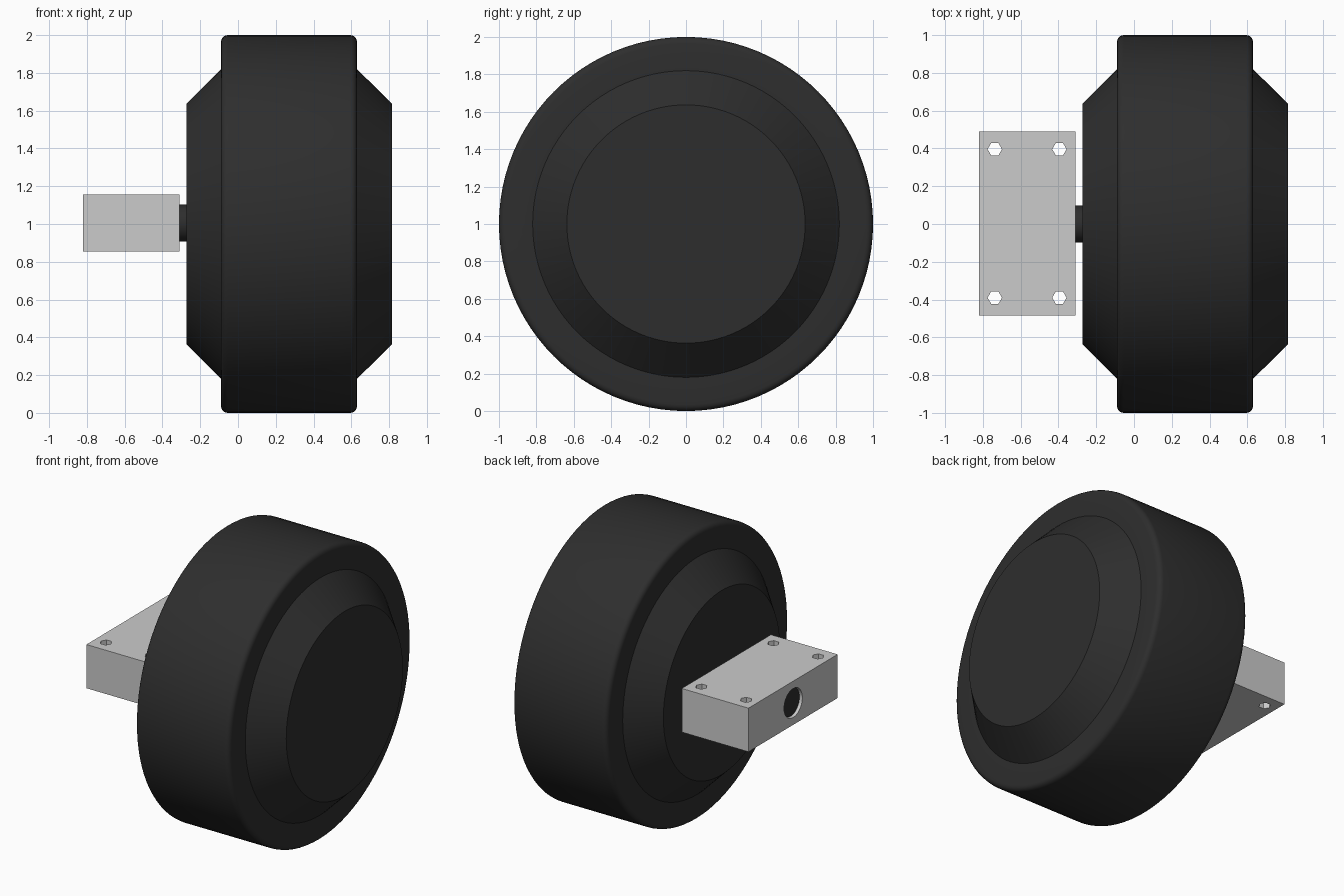
import bpy, bmesh, math
from mathutils import Matrix, Vector

if "Cube" in bpy.data.objects:
    bpy.data.objects.remove(bpy.data.objects["Cube"])

rubber = bpy.data.materials.new("dark_rubber")
rubber.diffuse_color = (0.027, 0.027, 0.027, 1)
rubber.use_nodes = True
rubber.node_tree.nodes["Principled BSDF"].inputs["Base Color"].default_value = rubber.diffuse_color


def finish(name, bm, mat=None, smooth=True):
    bmesh.ops.recalc_face_normals(bm, faces=bm.faces)
    me = bpy.data.meshes.new(name)
    bm.to_mesh(me)
    bm.free()
    ob = bpy.data.objects.new(name, me)
    bpy.context.collection.objects.link(ob)
    if mat:
        me.materials.append(mat)
    if smooth:
        bpy.ops.object.select_all(action='DESELECT')
        ob.select_set(True)
        bpy.context.view_layer.objects.active = ob
        bpy.ops.object.shade_smooth_by_angle(angle=math.radians(30))
    return ob


def lathe(name, profile, closed, steps=96):
    """Revolve an (x, radius) profile around the wheel axis at z = 1."""
    bm = bmesh.new()
    rings = []
    for i in range(steps):
        a = 2 * math.pi * i / steps
        rings.append([bm.verts.new((x, r * math.sin(a), 1 + r * math.cos(a))) for x, r in profile])
    n = len(profile)
    for i in range(steps):
        p, q = rings[i], rings[(i + 1) % steps]
        for j in range(n if closed else n - 1):
            k = (j + 1) % n
            bm.faces.new((p[j], p[k], q[k], q[j]))
    if not closed:
        for j in (0, n - 1):
            bm.faces.new([ring[j] for ring in rings])
    return finish(name, bm, rubber)


def cylinder(bm, radius, depth, segments, matrix):
    bmesh.ops.create_cone(bm, cap_ends=True, segments=segments, radius1=radius,
                          radius2=radius, depth=depth, matrix=matrix)


# Tyre: ring with small rounded shoulders
x0, x1, b = -0.09, 0.63, 0.035
arc = [math.radians(a) for a in (0, 22.5, 45, 67.5, 90)]
left = [(x0 + b - b * math.cos(a), 1 - b + b * math.sin(a)) for a in arc]
right = [(x0 + x1 - x, r) for x, r in reversed(left)]
lathe("tyre", [(x0, 0.82)] + left + right + [(x1, 0.82)], True)

# Hub: tapered on both sides
lathe("hub", [(-0.273, 0.637), (x0, 0.82), (x1, 0.82), (0.815, 0.637)], False)

# Axle running from the hub through the mounting block
along_x = Matrix.Rotation(math.pi / 2, 4, 'Y')
bm = bmesh.new()
cylinder(bm, 0.097, 0.55, 48, Matrix.Translation((-0.525, 0, 1.005)) @ along_x)
finish("axle", bm, rubber)

# Mounting block
bm = bmesh.new()
bmesh.ops.create_cube(bm, size=1, matrix=Matrix.Translation((-0.565, 0.002, 1.005))
                      @ Matrix.Diagonal((0.51, 0.974, 0.302, 1)))
block = finish("mounting_block", bm, smooth=False)

# Cutters: axle bore and four six-sided bolt holes
bm = bmesh.new()
cylinder(bm, 0.1, 0.8, 48, Matrix.Translation((-0.565, 0, 1.005)) @ along_x)
for x in (-0.737, -0.395):
    for y in (-0.39, 0.396):
        cylinder(bm, 0.038, 0.6, 6, Matrix.Translation((x, y, 1.005))
                 @ Matrix.Rotation(math.pi / 2, 4, 'Z'))
cutter = finish("hole_cutter", bm, smooth=False)
cutter.hide_render = True
mod = block.modifiers.new("holes", 'BOOLEAN')
mod.operation = 'DIFFERENCE'
mod.solver = 'EXACT'
mod.object = cutter
bpy.ops.object.select_all(action='DESELECT')
block.select_set(True)
bpy.context.view_layer.objects.active = block
bpy.ops.object.modifier_apply(modifier=mod.name)
bpy.data.objects.remove(cutter)
bpy.ops.object.shade_smooth_by_angle(angle=math.radians(30))
